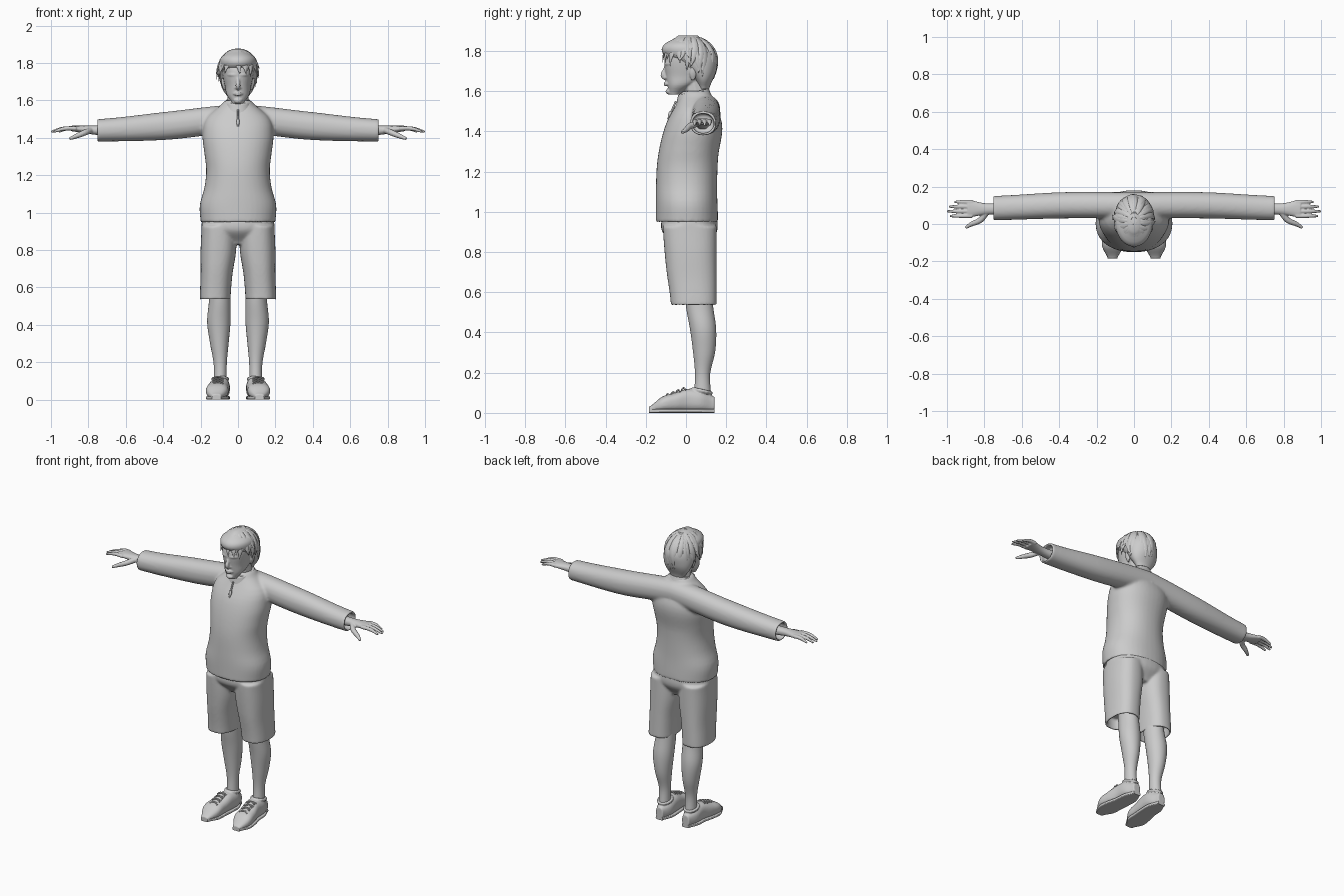
import bpy, bmesh, math, random
from mathutils import Vector

random.seed(4)
if "Cube" in bpy.data.objects:
    bpy.data.objects.remove(bpy.data.objects["Cube"])

grey = bpy.data.materials.new("plain grey")
grey.use_nodes = True
grey.diffuse_color = (0.6, 0.6, 0.6, 1)
grey.node_tree.nodes["Principled BSDF"].inputs["Base Color"].default_value = grey.diffuse_color


def curve(values, t):
    """Value at t on a smooth curve through evenly spaced values; a number is constant."""
    if not isinstance(values, tuple):
        return values
    last = len(values) - 1
    i = min(int(t * last), last - 1)
    u = t * last - i
    p, q = values[max(i - 1, 0)], values[i]
    r, s = values[i + 1], values[min(i + 2, last)]
    return q + u / 2 * (r - p + u * (2 * p - 5 * q + 4 * r - s + u * (3 * (q - r) + s - p)))


def bridge(bm, rings, mirror):
    """Join rings of points into a closed skin, optionally on both sides."""
    for sign in (1, -1) if mirror else (1,):
        loops = [[bm.verts.new((sign * x, y, z)) for x, y, z in ring] for ring in rings]
        faces = [bm.faces.new(loops[0]), bm.faces.new(loops[-1])]
        for low, high in zip(loops, loops[1:]):
            for j in range(len(low)):
                faces.append(bm.faces.new((low[j - 1], low[j], high[j], high[j - 1])))
        bmesh.ops.recalc_face_normals(bm, faces=faces)


def loft(bm, axis, span, left, right, low, high, power=2.2, recess=0, mirror=False, tilt=0):
    """Rounded sections along an axis; recess turns the last ring inward as an open hem."""
    steps, sides, hem = 24, 40, 0.012
    sections = []
    for i in range(steps + 1):
        t = i / steps
        along = span[0] + t * (span[1] - span[0])
        sections.append([along] + [curve(v, t) for v in (left, right, low, high)])
    if recess:
        along, a, b, c, d = sections[-1]
        for depth in (0, recess):
            sections.append([along + depth, a + hem, b - hem, c + hem, d - hem])
    rings = []
    for along, a, b, c, d in sections:
        ring = []
        for j in range(sides):
            cos, sin = math.cos(math.tau * j / sides), math.sin(math.tau * j / sides)
            u = (a + b) / 2 + (b - a) / 2 * math.copysign(abs(cos) ** (2 / power), cos)
            v = (c + d) / 2 + (d - c) / 2 * math.copysign(abs(sin) ** (2 / power), sin)
            ring.append({"x": (along, u, v), "y": (u, along, v), "z": (u, v, along + tilt * v)}[axis])
        rings.append(ring)
    bridge(bm, rings, mirror)


def body(bm, span, half, front, back, **options):
    """Upright loft that is symmetric about the middle."""
    loft(bm, "z", span, tuple(-w for w in half), half, front, back, **options)


def tube(bm, x, y, z, radius, flat=1, ref=(0, 0, 1), mirror=False):
    """Tapered tube along a smooth path, squashed along ref by flat."""
    steps, sides = 12, 10
    points = [Vector([curve(v, i / steps) for v in (x, y, z)]) for i in range(steps + 1)]
    rings = []
    for i, point in enumerate(points):
        along = points[min(i + 1, steps)] - points[max(i - 1, 0)]
        side = along.cross(Vector(ref)).normalized()
        up = side.cross(along.normalized()) * flat
        size = max(curve(radius, i / steps), 0.001)
        angles = [math.tau * j / sides for j in range(sides)]
        rings.append([point + size * (math.cos(a) * side + math.sin(a) * up) for a in angles])
    bridge(bm, rings, mirror)


def finish(name, bm, voxel=0, smooth=2):
    """Make one object, its skins fused and softened if a voxel size is given."""
    mesh = bpy.data.meshes.new(name)
    bm.to_mesh(mesh)
    bm.free()
    mesh.materials.append(grey)
    part = bpy.data.objects.new(name, mesh)
    bpy.context.collection.objects.link(part)
    bpy.context.view_layer.objects.active = part
    part.select_set(True)
    if voxel:
        mesh.shade_smooth()
        fuse = part.modifiers.new("fuse", "REMESH")
        fuse.mode, fuse.voxel_size, fuse.use_smooth_shade = "VOXEL", voxel, True
        soften = part.modifiers.new("soften", "SMOOTH")
        soften.iterations = smooth
    else:
        bpy.ops.object.shade_smooth_by_angle(angle=math.radians(50))
    part.select_set(False)


# sweater: body and sleeves with open hems
bm = bmesh.new()
body(bm, (1.6, 0.945), half=(0.07, 0.17, 0.19, 0.18, 0.17, 0.18, 0.205, 0.2),
     front=(-0.02, -0.1, -0.14, -0.15, -0.15), back=(0.12, 0.18, 0.16, 0.155, 0.16), recess=0.04)
loft(bm, "x", (0, 0.755), left=(0.03, 0.03, 0.02), right=(0.17, 0.17, 0.15),
     low=(1.43, 1.39, 1.38), high=(1.58, 1.54, 1.5), recess=-0.05, mirror=True)
finish("sweater", bm, voxel=0.008, smooth=8)

# stand-up collar, lower at the front
bm = bmesh.new()
body(bm, (1.53, 1.59), half=(0.085, 0.07), front=(-0.05, -0.04), back=(0.135, 0.115), recess=-0.03, tilt=0.2)
finish("collar", bm, voxel=0.005)

# zip with its pull
bm = bmesh.new()
tube(bm, x=0, y=(-0.05, -0.09), z=(1.55, 1.46), radius=0.005, ref=(0, 1, 0))
tube(bm, x=0, y=(-0.075, -0.085), z=(1.5, 1.47), radius=(0.006, 0.009, 0.006), ref=(0, 1, 0))
finish("zip", bm)

# shorts: hips and two open legs
bm = bmesh.new()
body(bm, (0.98, 0.83), half=(0.19, 0.19, 0.12), front=(-0.12, -0.12, -0.06), back=(0.155, 0.155, 0.11))
loft(bm, "z", (0.93, 0.535), left=(0.01, 0.01, 0.03, 0.04), right=(0.195, 0.2, 0.2, 0.205),
     low=(-0.115, -0.1, -0.075), high=0.153, power=2.4, recess=0.07, mirror=True)
finish("shorts", bm, voxel=0.007, smooth=6)

# bare legs
bm = bmesh.new()
loft(bm, "z", (0.64, 0.08), left=(0.045, 0.04, 0.04, 0.05, 0.06, 0.06),
     right=(0.15, 0.155, 0.165, 0.15, 0.13, 0.13), low=(-0.01, 0, 0.02, 0.035, 0.045, 0.04),
     high=(0.125, 0.135, 0.15, 0.145, 0.12, 0.125), power=2, mirror=True)
finish("legs", bm)

# shoes: uppers with padded ankle openings, and flat soles of the same outline
outline = dict(span=(-0.185, 0.142), left=(0.09, 0.055, 0.05, 0.045, 0.045, 0.07),
               right=(0.14, 0.17, 0.165, 0.15, 0.145, 0.12), mirror=True)
bm = bmesh.new()
loft(bm, "y", **outline, low=0.005, high=(0.03, 0.08, 0.1, 0.12, 0.11, 0.08), power=2.5)
turns = [math.tau * i / 12 for i in range(13)]
tube(bm, x=tuple(0.095 + 0.04 * math.cos(a) for a in turns), y=tuple(0.08 + 0.045 * math.sin(a) for a in turns),
     z=tuple(0.11 - 0.01 * math.sin(a) for a in turns), radius=0.009, mirror=True)
finish("shoes", bm, voxel=0.005, smooth=3)

bm = bmesh.new()
loft(bm, "y", **outline, low=0, high=0.02, power=5)
finish("soles", bm)

# crossed laces
bm = bmesh.new()
for i in range(4):
    y, z = -0.09 + 0.026 * i, 0.09 + 0.01 * i
    for skew in (-0.01, 0.01):
        tube(bm, x=(0.08, 0.135), y=(y - skew, y + skew), z=(z - 0.006, z + 0.004, z - 0.006),
             radius=0.004, mirror=True)
finish("laces", bm)

# hands: palm, four fingers and thumb
bm = bmesh.new()
loft(bm, "x", (0.69, 0.89), left=(0.05, 0.05, 0.035), right=(0.115, 0.11, 0.13),
     low=(1.41, 1.42, 1.435), high=1.465, mirror=True)
for i, tip in enumerate((0.985, 1, 0.99, 0.96)):
    tube(bm, x=(0.865, tip), y=0.043 + 0.025 * i, z=(1.45, 1.45, 1.432), radius=(0.012, 0.011, 0.006), mirror=True)
tube(bm, x=(0.79, 0.9), y=(0.06, 0.02, 0, -0.02), z=(1.44, 1.395), radius=(0.017, 0.015, 0.008), mirror=True)
finish("hands", bm, voxel=0.004)

# head and neck
bm = bmesh.new()
body(bm, (1.583, 1.86), half=(0.03, 0.06, 0.07, 0.08, 0.085, 0.08, 0.045),
     front=(-0.085, -0.1, -0.105, -0.05), back=(-0.03, 0.11, 0.14, 0.09))
tube(bm, x=0, y=(0.065, 0.035), z=(1.5, 1.67), radius=(0.062, 0.055), ref=(0, 1, 0))
# nose, nostrils, eyes, brows, lips, chin and ears
tube(bm, x=0, y=(-0.1, -0.107, -0.114, -0.1), z=(1.725, 1.66), radius=(0.007, 0.009, 0.013, 0.009), ref=(0, 1, 0))
tube(bm, x=(0, 0.018), y=(-0.105, -0.093), z=1.668, radius=(0.009, 0.005), mirror=True)
tube(bm, x=(0.018, 0.047), y=(-0.09, -0.085, -0.075), z=1.712, radius=(0.003, 0.009, 0.003), mirror=True)
tube(bm, x=(0.01, 0.055), y=(-0.104, -0.097, -0.078), z=1.737, radius=(0.006, 0.008, 0.005), mirror=True)
for z in (1.642, 1.63):
    tube(bm, x=(-0.026, 0.026), y=(-0.088, -0.104, -0.088), z=(1.636, z, 1.636), radius=(0.003, 0.006, 0.003))
tube(bm, x=(-0.018, 0.018), y=(-0.08, -0.088, -0.08), z=1.598, radius=(0.01, 0.014, 0.01))
tube(bm, x=(0.073, 0.085), y=0.035, z=(1.655, 1.72), radius=(0.008, 0.018, 0.01), flat=0.5, ref=(1, 0, 0), mirror=True)
finish("head", bm, voxel=0.0042, smooth=3)

# hair: base cap
bm = bmesh.new()
body(bm, (1.61, 1.876), half=(0.05, 0.08, 0.095, 0.1, 0.1, 0.09, 0.03),
     front=(0.06, 0.04, 0, -0.05, -0.115, -0.11, -0.04), back=(0.115, 0.15, 0.15, 0.06), power=2)
finish("hair_cap", bm)

# hair: overlapping locks combed from the crown, short at the front and flicked out at the ends
bm = bmesh.new()
for layer, count in enumerate((26, 20)):
    for i in range(count):
        angle = math.tau * (i + random.uniform(-0.3, 0.3)) / count
        front, back = max(0, -math.sin(angle)), max(0, math.sin(angle))
        end = math.radians(126 + 22 * back - 36 * front ** 0.6 - 22 * layer + random.uniform(-7, 7))
        twist = random.uniform(-0.35, 0.35)
        flick = random.uniform(0, 0.2) * (1 - 0.8 * front)
        path = []
        for k in range(6):
            t = k / 5
            fall = 0.15 + t * (end - 0.15)
            reach = math.sin(fall) if fall < math.pi / 2 else (1 + math.sin(fall)) / 2
            reach *= 0.97 + 0.02 * layer + flick * t ** 4
            turn = angle + twist * t * t
            path.append((0.104 * reach * math.cos(turn), 0.018 + 0.134 * reach * math.sin(turn),
                         1.755 + 0.12 * math.cos(fall)))
        x, y, z = zip(*path)
        tube(bm, x, y, z, radius=(0.008, 0.016, 0.018, 0.001), flat=0.4,
             ref=(math.cos(angle), math.sin(angle), 0.35))
finish("hair_locks", bm)
